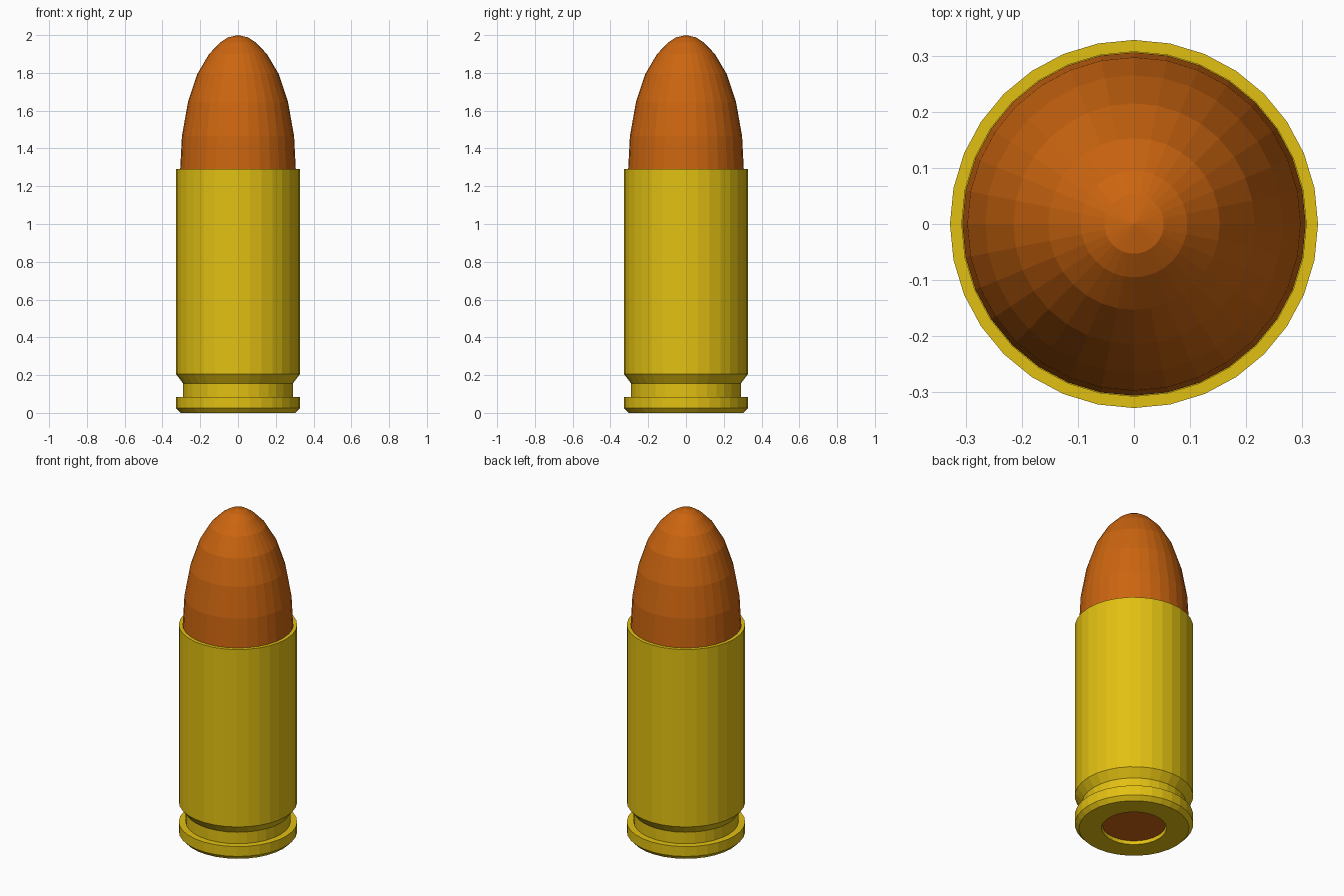
import bpy
import bmesh
import math

SIDES = 32

cube = bpy.data.objects.get("Cube")
if cube:
    bpy.data.objects.remove(cube, do_unlink=True)


def make_material(name, rgb):
    mat = bpy.data.materials.new(name)
    mat.use_nodes = True
    color = (*rgb, 1.0)
    mat.diffuse_color = color
    mat.node_tree.nodes["Principled BSDF"].inputs["Base Color"].default_value = color
    return mat


def lathe(name, profile, mat):
    """Revolve (radius, height) points about z; a zero radius becomes a pole."""
    bm = bmesh.new()
    rings = []
    for r, z in profile:
        if r == 0:
            rings.append([bm.verts.new((0, 0, z))] * SIDES)
        else:
            angles = [math.tau * i / SIDES for i in range(SIDES)]
            rings.append([bm.verts.new((r * math.cos(a), r * math.sin(a), z)) for a in angles])
    for low, high in zip(rings, rings[1:]):
        for i in range(SIDES):
            j = (i + 1) % SIDES
            corners = dict.fromkeys((low[i], low[j], high[j], high[i]))
            bm.faces.new(list(corners))
    bmesh.ops.recalc_face_normals(bm, faces=bm.faces)
    mesh = bpy.data.meshes.new(name)
    bm.to_mesh(mesh)
    bm.free()
    mesh.materials.append(mat)
    obj = bpy.data.objects.new(name, mesh)
    bpy.context.collection.objects.link(obj)
    return obj


brass = make_material("yellow brass", (0.76, 0.53, 0.006))
copper = make_material("orange copper", (0.6, 0.13, 0.005))

# Casing: primer pocket, bevelled rim, extractor groove, wall and mouth
lathe("casing", [
    (0, 0.06), (0.18, 0.06), (0.18, 0), (0.305, 0), (0.328, 0.025),
    (0.328, 0.085), (0.29, 0.085), (0.29, 0.155), (0.328, 0.205),
    (0.328, 1.29), (0.307, 1.29), (0.307, 1.2), (0, 1.2),
], brass)

# Rounded nose seated in the casing mouth
lathe("bullet", [
    (0, 1.21), (0.306, 1.21), (0.306, 1.29), (0.297, 1.465), (0.265, 1.645),
    (0.215, 1.795), (0.153, 1.9), (0.095, 1.96), (0.053, 1.988), (0, 2.0),
], copper)

# Primer disc recessed in the base
lathe("primer", [(0, 0.02), (0.175, 0.02), (0.175, 0.058), (0, 0.058)], copper)
